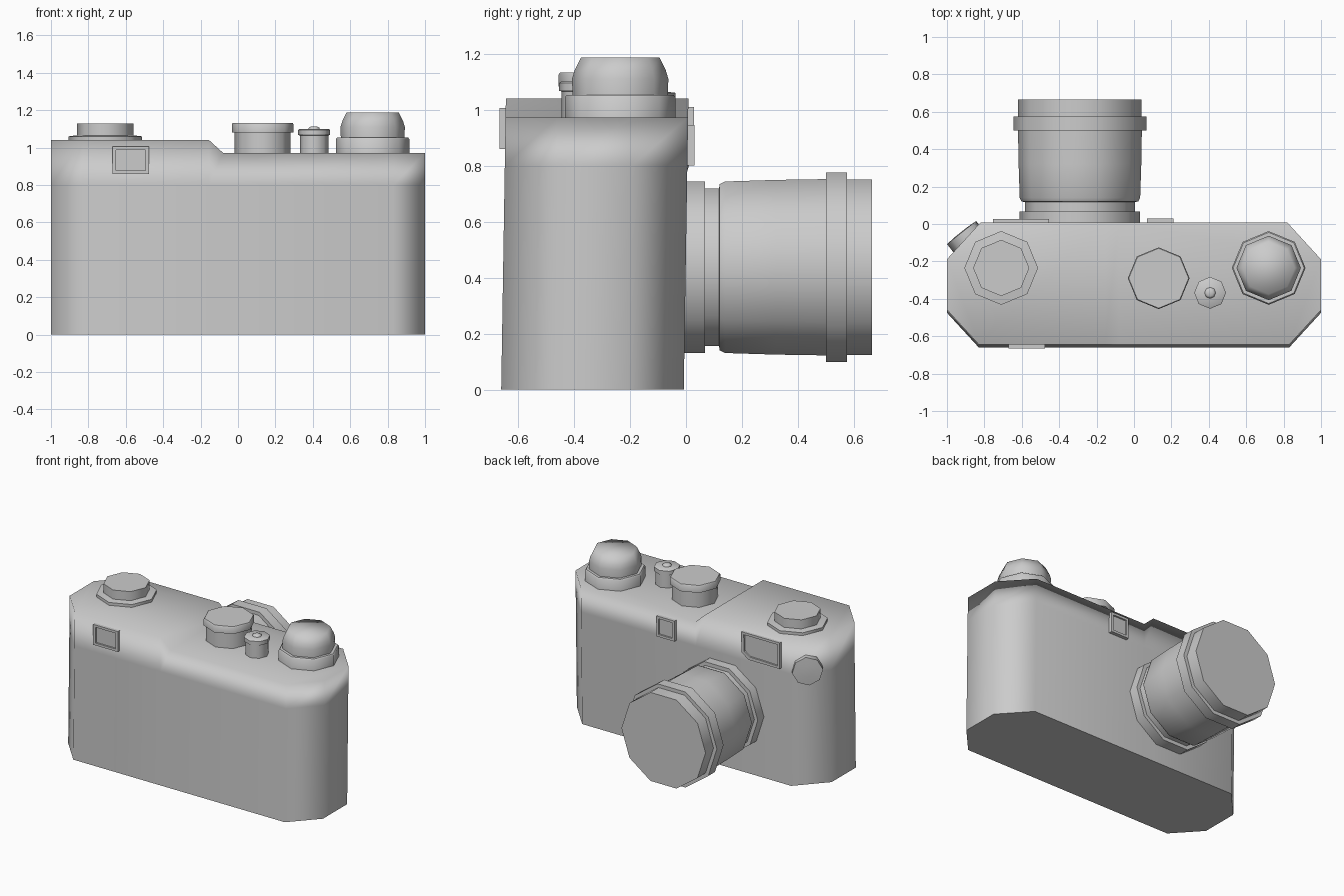
import bpy, bmesh, math
from mathutils import Vector, Matrix

if "Cube" in bpy.data.objects:
    bpy.data.objects.remove(bpy.data.objects["Cube"])


def finish(name, bm, limit=50):
    """Smooth faces, keep edges above the angle limit sharp."""
    bmesh.ops.recalc_face_normals(bm, faces=bm.faces)
    for f in bm.faces:
        f.smooth = True
    for e in bm.edges:
        e.smooth = e.calc_face_angle(0) < math.radians(limit)
    me = bpy.data.meshes.new(name)
    bm.to_mesh(me)
    bm.free()
    ob = bpy.data.objects.new(name, me)
    bpy.context.collection.objects.link(ob)
    return ob


def lathe(name, profile, centre, sides=8, axis=(0, 0, 1), limit=50):
    """Capped turned part; profile is (radius, height along axis)."""
    bm = bmesh.new()
    rings = []
    for r, h in profile:
        rings.append([bm.verts.new((r * math.cos(2 * math.pi * i / sides),
                                    r * math.sin(2 * math.pi * i / sides), h))
                      for i in range(sides)])
    for a, b in zip(rings, rings[1:]):
        for i in range(sides):
            j = (i + 1) % sides
            bm.faces.new((a[i], a[j], b[j], b[i]))
    bm.faces.new(rings[0])
    bm.faces.new(rings[-1])
    rot = Vector((0, 0, 1)).rotation_difference(Vector(axis)).to_matrix().to_4x4()
    bm.transform(Matrix.Translation(centre) @ rot)
    return finish(name, bm, limit)


def window(name, outline, y0, y1, border=0.024, depth=0.012):
    """Raised frame with a recessed pane; outline is (x, z) points."""
    bm = bmesh.new()
    base = [bm.verts.new((x, y0, z)) for x, z in outline]
    front = [bm.verts.new((x, y1, z)) for x, z in outline]
    n = len(outline)
    bm.faces.new(base)
    for i in range(n):
        j = (i + 1) % n
        bm.faces.new((base[i], base[j], front[j], front[i]))
    pane = bm.faces.new(front)
    bmesh.ops.recalc_face_normals(bm, faces=bm.faces)
    bmesh.ops.inset_individual(bm, faces=[pane], thickness=border)
    pane = bmesh.ops.extrude_discrete_faces(bm, faces=[pane])['faces'][0]
    step = math.copysign(depth, y0 - y1)
    bmesh.ops.translate(bm, verts=list(pane.verts), vec=(0, step, 0))
    return finish(name, bm)


# Body: eight-sided plan with a step in the top, leaning very slightly
plan = [(-1, -.475), (-.83, -.66), (-.155, -.66), (-.08, -.66), (.83, -.66), (1, -.475),
        (1, -.205), (.82, -.008), (-.08, -.008), (-.155, -.008), (-.82, -.008), (-1, -.205)]
bm = bmesh.new()
rings = []
for level in (0, .8, None):
    ring = []
    for x, y in plan:
        z = level if level is not None else (1.04 if x < -.1 else .972)
        ring.append(bm.verts.new((x, y + .016 * z, z)))
    rings.append(ring)
for a, b in zip(rings, rings[1:]):
    for i in range(12):
        j = (i + 1) % 12
        bm.faces.new((a[i], a[j], b[j], b[i]))
bottom = bm.faces.new(rings[0])
top = rings[2]
bm.faces.new([top[i] for i in (0, 1, 2, 9, 10, 11)])
bm.faces.new([top[i] for i in (2, 3, 8, 9)])
bm.faces.new([top[i] for i in (3, 4, 5, 6, 7, 8)])
body = finish("body", bm, 100)
for e in body.data.edges:
    if all(body.data.vertices[v].co.z < .01 for v in e.vertices):
        e.use_edge_sharp = True
wn = body.modifiers.new("weighted", 'WEIGHTED_NORMAL')
wn.keep_sharp = True

# Lens barrel, ten-sided, pointing along +y
lathe("lens", [(.322, -.03), (.322, .068), (.295, .068), (.295, .118), (.312, .12),
               (.322, .14), (.328, .32), (.331, .5), (.356, .5), (.356, .575),
               (.33, .575), (.33, .665)], (-.289, 0, .437), 10, (0, 1, 0))

# Dials and knobs on the top plate
lathe("rewind_dial", [(.197, 1.02), (.197, 1.06), (.15, 1.066), (.15, 1.13)],
      (-.71, -.235, 0))
lathe("speed_dial", [(.15, .95), (.15, 1.08), (.165, 1.082), (.165, 1.125), (.16, 1.132)],
      (.132, -.29, 0))
lathe("shutter_collar", [(.076, .95), (.076, 1.065), (.085, 1.067), (.085, 1.095), (.078, 1.1)],
      (.407, -.368, 0))
lathe("shutter_button", [(.03, 1.09), (.03, 1.105), (.018, 1.112)], (.407, -.368, 0), limit=80)
lathe("winding_knob_base", [(.197, .95), (.197, 1.045), (.19, 1.053)], (.72, -.235, 0))
lathe("winding_knob", [(.17, 1.04), (.172, 1.11), (.163, 1.14), (.14, 1.187)],
      (.72, -.235, 0), limit=75)

# Round button on the chamfered corner
lathe("corner_button", [(.1, -.06), (.1, 0), (.04, .004)], (-.922, -.046, .825),
      axis=(-.62, .78, 0))

# Window frames
window("range_window", [(.07, .8), (.212, .8), (.212, .945), (.07, .945)], -.02, .03)
window("view_window", [(-.755, .825), (-.51, .825), (-.455, .865), (-.455, 1.01), (-.755, 1.01)],
       -.02, .028)
window("eyepiece", [(-.67, .86), (-.477, .86), (-.477, 1.005), (-.67, 1.005)], -.63, -.666)
